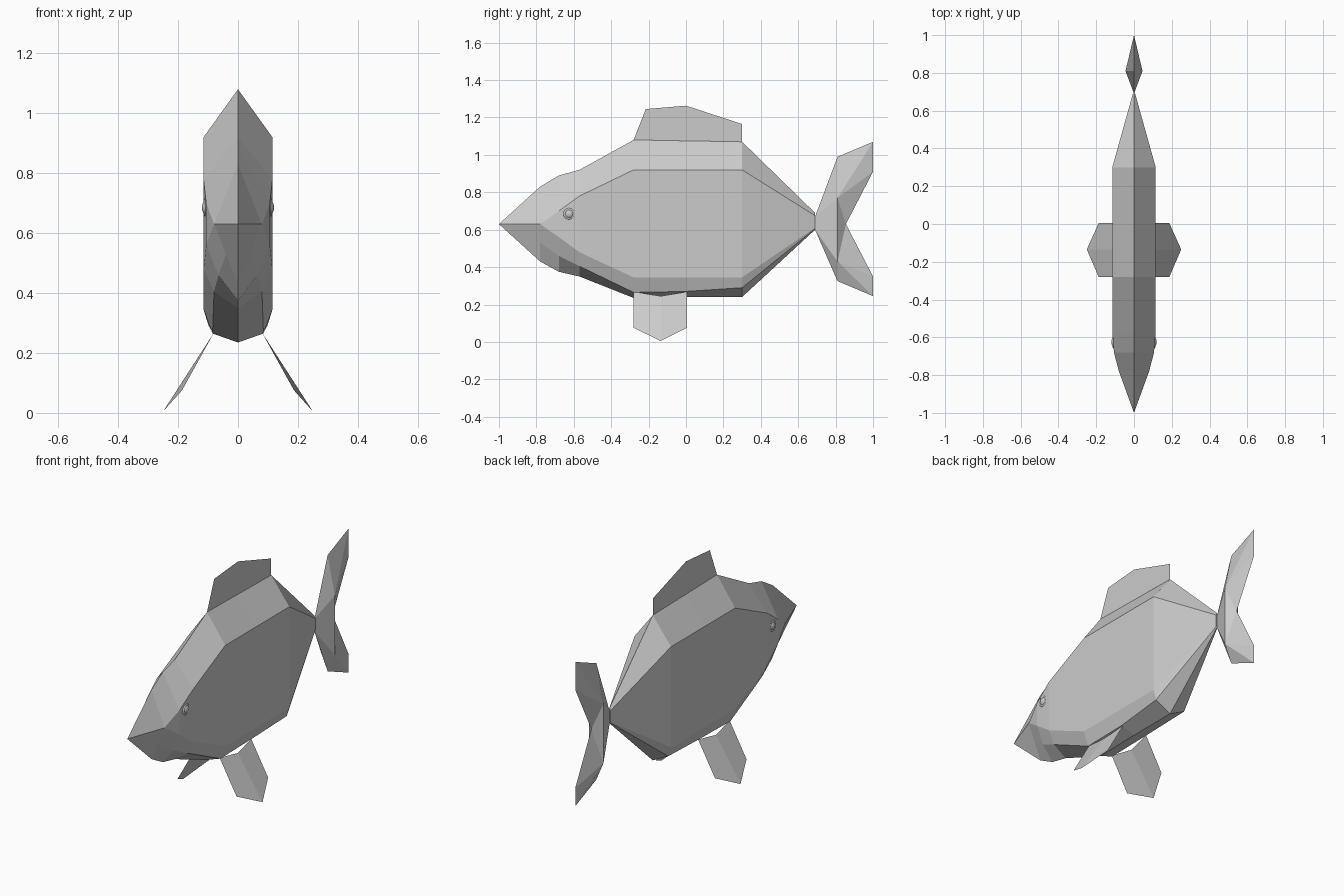
import bpy, bmesh, math
from mathutils import Matrix

if "Cube" in bpy.data.objects:
    bpy.data.objects.remove(bpy.data.objects["Cube"])

grey = bpy.data.materials.new("plain_grey")
grey.diffuse_color = (0.6, 0.6, 0.6, 1)
grey.use_nodes = True
grey.node_tree.nodes["Principled BSDF"].inputs["Base Color"].default_value = grey.diffuse_color


def make(name, verts, faces, mirror=False, weld=True):
    """Flat-shaded mesh, optionally mirrored across x = 0."""
    me = bpy.data.meshes.new(name)
    me.from_pydata(verts, [], faces)
    bm = bmesh.new()
    bm.from_mesh(me)
    bmesh.ops.remove_doubles(bm, verts=bm.verts, dist=1e-5)
    if mirror:
        geo = bm.verts[:] + bm.edges[:] + bm.faces[:]
        dup = bmesh.ops.duplicate(bm, geom=geo)["geom"]
        half = [g for g in dup if isinstance(g, bmesh.types.BMVert)]
        for v in half:
            v.co.x *= -1
        bmesh.ops.reverse_faces(bm, faces=[g for g in dup if isinstance(g, bmesh.types.BMFace)])
        if weld:
            bmesh.ops.remove_doubles(bm, verts=bm.verts, dist=1e-5)
    if weld:
        bmesh.ops.recalc_face_normals(bm, faces=bm.faces)
    bm.to_mesh(me)
    bm.free()
    me.materials.append(grey)
    ob = bpy.data.objects.new(name, me)
    bpy.context.collection.objects.link(ob)
    return ob


# Body: half sections from nose to tail
# y, ridge z, side x, side top z, side bottom z, belly corner x, corner z, keel z
sections = [
    (-1.00, .63, .000, .63, .63, .000, .63, .63),
    (-0.78, .83, .080, .63, .63, .040, .53, .43),
    (-0.68, .89, .106, .70, .56, .065, .46, .375),
    (-0.57, .92, .115, .78, .48, .080, .405, .35),
    (-0.28, 1.08, .115, .92, .345, .085, .265, .235),
    (0.00, 1.075, .115, .92, .345, .085, .27, .24),
    (0.30, 1.07, .115, .92, .345, .098, .29, .24),
    (0.69, .69, .006, .675, .61, .005, .605, .60),
]
verts, faces = [], []
for y, top, sx, up, low, cx, cz, keel in sections:
    verts += [(0, y, top), (sx, y, up), (sx, y, low), (cx, y, cz), (0, y, keel)]
for s in range(len(sections) - 1):
    for k in range(4):
        a = s * 5 + k
        faces.append((a, a + 5, a + 6, a + 1))
last = 5 * (len(sections) - 1)
faces.append(tuple(range(last, last + 5)))
make("body", verts, faces, mirror=True)

# Tail fin: thin outline with two raised points on each side
outline = [(.69, .67), (.81, .99), (1, 1.07), (1, .91), (.855, .63),
           (1, .35), (1, .245), (.81, .325), (.69, .60)]
verts = [(0, y, z) for y, z in outline] + [(.045, .81, .77), (.045, .81, .43)]
make("tail_fin", verts, [(0, 1, 9), (1, 2, 9), (2, 3, 9), (3, 4, 9), (9, 4, 10), (4, 5, 10),
                         (5, 6, 10), (6, 7, 10), (7, 8, 10), (8, 0, 9, 10)], mirror=True)

# Dorsal fin: single sheet along the back
back = [(-.28, 1.08), (-.215, 1.245), (0, 1.263), (.3, 1.165), (.3, 1.07)]
make("dorsal_fin", [(0, y, z) for y, z in back], [(0, 1, 2, 3, 4)])

# Belly fins: sheets creased along the middle
root = [(.08, -.28, .268), (.095, -.135, .245), (.08, .005, .268)]
tip = [(.187, -.28, .075), (.25, -.135, .005), (.187, .005, .075)]
make("belly_fins", root + tip, [(0, 3, 4, 1), (1, 4, 5, 2)], mirror=True, weld=False)

# Eyes: flattened ball with a raised rim
for side, label in ((1, "right"), (-1, "left")):
    place = (side * .106, -.625, .685)
    bpy.ops.mesh.primitive_uv_sphere_add(segments=16, ring_count=8, radius=.024, location=place,
                                         rotation=(0, math.pi / 2, 0))
    ball = bpy.context.object
    ball.name = label + "_eye"
    ball.scale.z = .6
    bpy.ops.mesh.primitive_torus_add(major_segments=16, minor_segments=8, major_radius=.024,
                                     minor_radius=.008, location=place, rotation=(0, math.pi / 2, 0))
    rim = bpy.context.object
    rim.name = label + "_eye_rim"
    for ob in (ball, rim):
        ob.data.materials.append(grey)
        ob.data.shade_smooth()
